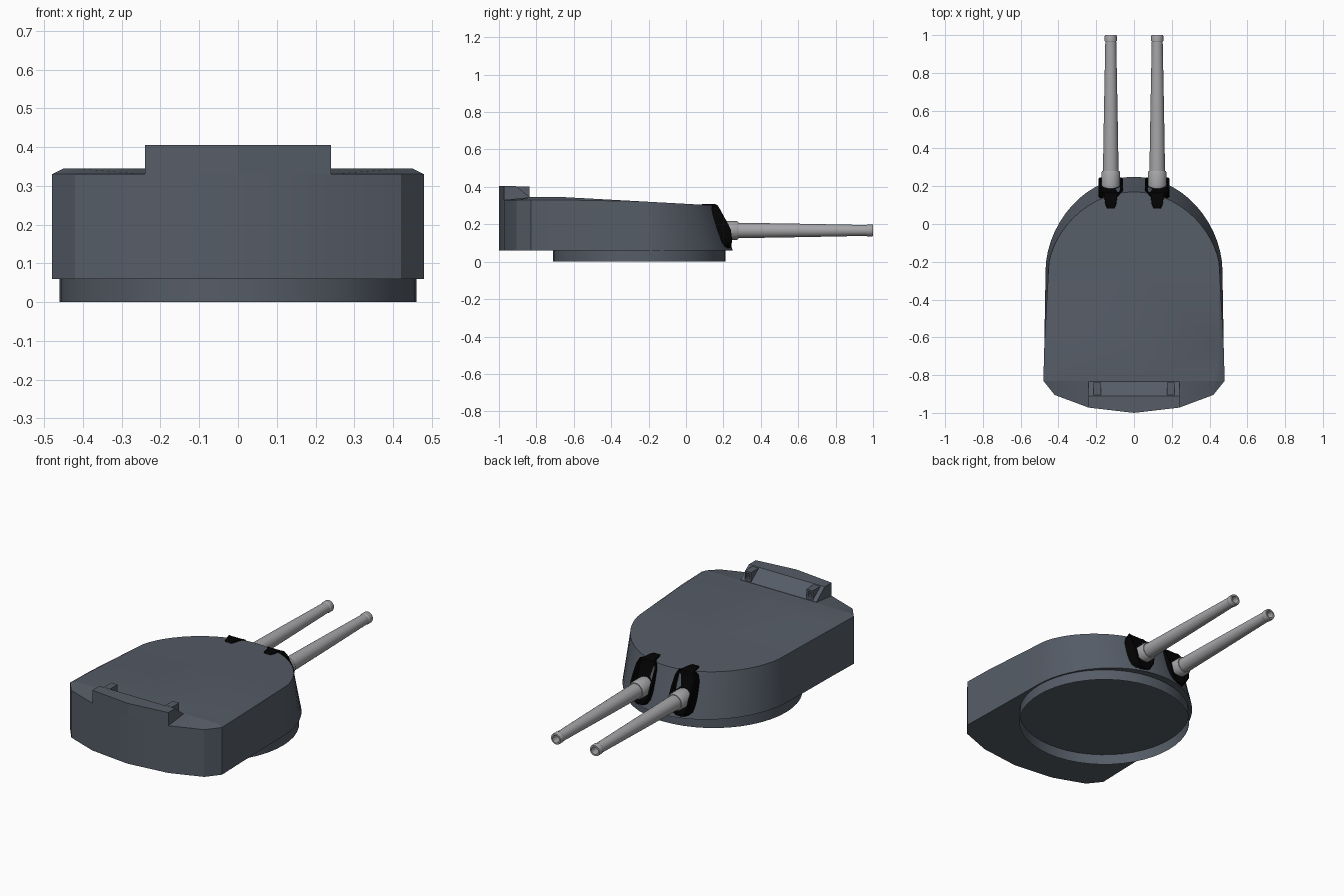
import bpy, bmesh, math
from mathutils import Matrix

cube = bpy.data.objects.get("Cube")
if cube:
    bpy.data.objects.remove(cube, do_unlink=True)


def material(name, rgb):
    m = bpy.data.materials.new(name)
    m.use_nodes = True
    m.diffuse_color = (*rgb, 1)
    m.node_tree.nodes["Principled BSDF"].inputs["Base Color"].default_value = (*rgb, 1)
    return m


armour = material("blue grey armour", (0.092, 0.108, 0.135))
steel = material("light gun steel", (0.38, 0.38, 0.395))
canvas = material("black canvas", (0.001, 0.001, 0.001))


def finish(name, bm, mat, angle=30):
    bmesh.ops.remove_doubles(bm, verts=bm.verts, dist=0.0005)
    bmesh.ops.recalc_face_normals(bm, faces=bm.faces)
    mesh = bpy.data.meshes.new(name)
    bm.to_mesh(mesh)
    bm.free()
    mesh.materials.append(mat)
    ob = bpy.data.objects.new(name, mesh)
    bpy.context.collection.objects.link(ob)
    bpy.ops.object.select_all(action='DESELECT')
    ob.select_set(True)
    bpy.context.view_layer.objects.active = ob
    bpy.ops.object.shade_smooth_by_angle(angle=math.radians(angle))


def loft(name, sections, mat, angle=30):
    """Skin closed sections of equal point count and cap both ends."""
    bm = bmesh.new()
    rings = [[bm.verts.new(p) for p in s] for s in sections]
    n = len(rings[0])
    for a, b in zip(rings, rings[1:]):
        for i in range(n):
            j = (i + 1) % n
            bm.faces.new((a[i], a[j], b[j], b[i]))
    bm.faces.new(rings[0])
    bm.faces.new(rings[-1])
    finish(name, bm, mat, angle)


def roof(y):
    return 0.345 - 0.045 * max(0, (y + 0.65) / 0.82)


def nose(width, start, length, power):
    """Quarter of a slightly pinched ellipse, from the side to the nose."""
    steps = 14
    turns = [math.pi / 2 * i / steps for i in range(steps + 1)]
    return [(max(0, width * math.cos(a)), start + length * math.sin(a) ** power) for a in turns]


# Turret house: half outlines from the rear corner to the nose
base = [(0.48, -0.83), (0.475, -0.65)] + nose(0.468, -0.24, 0.49, 1.1)
crown = [(0.45, -0.83), (0.45, -0.65)] + nose(0.452, -0.23, 0.40, 1.2)
rear = [(0, -1.0), (0.24, -0.972), (0.42, -0.905)]

bm = bmesh.new()
for s in (1, -1):
    def vert(x, y, z):
        return bm.verts.new((s * x, y, z))

    low = [vert(x, y, 0.06) for x, y in rear + base]
    shoulder = [vert(x, y, 0.33) for x, y in rear]
    for (bx, by), (cx, cy) in zip(base, crown):
        t = max(0, min(1, (by + 0.65) / 0.4))
        z = roof(cy) - 0.015 * (1 - t)
        shoulder.append(vert(bx + (cx - bx) * t, by + (cy - by) * t, z))
    top = [vert(x, -0.83, 0.345) for x in (0, 0.24, 0.42)]
    top += [vert(x, y, roof(y)) for x, y in crown]
    mid = [vert(0, v.co.y, v.co.z) for v in top]
    low_mid = [vert(0, v.co.y, 0.06) for v in low]
    for a, b in ((low, shoulder), (shoulder, top), (top, mid), (low, low_mid)):
        for i in range(len(a) - 1):
            bm.faces.new((a[i], a[i + 1], b[i + 1], b[i]))
bmesh.ops.remove_doubles(bm, verts=bm.verts, dist=0.0005)
bmesh.ops.dissolve_degenerate(bm, dist=0.0005, edges=bm.edges)
# Crisp break between the roof and the rear deck
for e in bm.edges:
    if all(abs(v.co.y + 0.83) < 0.001 for v in e.verts):
        e.smooth = False
finish("turret_house", bm, armour)

# Open round wall below the house
bm = bmesh.new()
bmesh.ops.create_cone(bm, cap_ends=False, segments=48, radius1=0.46, radius2=0.46,
                      depth=0.06, matrix=Matrix.Translation((0, -0.25, 0.03)))
finish("turntable_wall", bm, armour)

# Rangefinder hood along the rear edge
hood = []
for x, back in ((-0.24, -0.972), (0, -1.0), (0.24, -0.972)):
    side = [(back, 0.31), (back, 0.405), (-0.91, 0.405), (-0.835, 0.346), (-0.835, 0.31)]
    hood.append([(x, y, z) for y, z in side])
loft("rangefinder_hood", hood, armour, 10)


def lathe(name, x, z, profile, mat, sides=24):
    """Turn a (y, radius) profile around the gun axis."""
    turns = [2 * math.pi * i / sides for i in range(sides)]
    loft(name, [[(x + r * math.cos(a), y, z + r * math.sin(a)) for a in turns]
                for y, r in profile], mat)


# Canvas cover stations: y, z, half width, depth of the slot for the gun
cover = [(0.09, 0.309, 0.018, 0), (0.11, 0.309, 0.028, 0), (0.155, 0.308, 0.034, 0),
         (0.168, 0.303, 0.052, 0.003), (0.185, 0.275, 0.063, 0.016), (0.215, 0.22, 0.066, 0.03),
         (0.24, 0.17, 0.066, 0.03), (0.246, 0.12, 0.058, 0.01), (0.244, 0.09, 0.04, 0),
         (0.24, 0.075, 0.018, 0)]
barrel = [(0.2, 0.042), (0.3, 0.041), (0.6, 0.036), (0.965, 0.029), (0.97, 0.032),
          (0.995, 0.032), (1.0, 0.03), (1.0, 0.021), (0.94, 0.019)]
sleeve = [(0.17, 0.038), (0.185, 0.047), (0.2, 0.05), (0.272, 0.05), (0.28, 0.046), (0.28, 0.03)]


def cover_section(x, y, z, w, dip):
    front = [(-w, 0), (-0.85 * w, 0), (-0.75 * w, dip), (0.75 * w, dip), (0.85 * w, 0), (w, 0)]
    back_z = max(z - 0.03, 0.066)
    return ([(x + u, y - d, z) for u, d in front]
            + [(x + w, y - 0.06, back_z), (x - w, y - 0.06, back_z)])


for s, label in ((1, "left"), (-1, "right")):
    # Rangefinder lens housing with a sunken opening
    housing = []
    for y, w, low_z, top_z in ((-0.905, 0.02, 0.33, 0.403), (-0.838, 0.02, 0.33, 0.403),
                               (-0.838, 0.011, 0.365, 0.392), (-0.87, 0.011, 0.365, 0.392)):
        x = 0.195 * s
        housing.append([(x - w, y, low_z), (x + w, y, low_z), (x + w, y, top_z), (x - w, y, top_z)])
    loft(label + "_lens_housing", housing, armour)
    # Guns with their canvas covers
    gx = 0.123 * s
    loft(label + "_gun_cover", [cover_section(gx, *c) for c in cover], canvas, 40)
    lathe(label + "_gun_barrel", gx, 0.167, barrel, steel)
    lathe(label + "_gun_sleeve", gx, 0.167, sleeve, steel)
